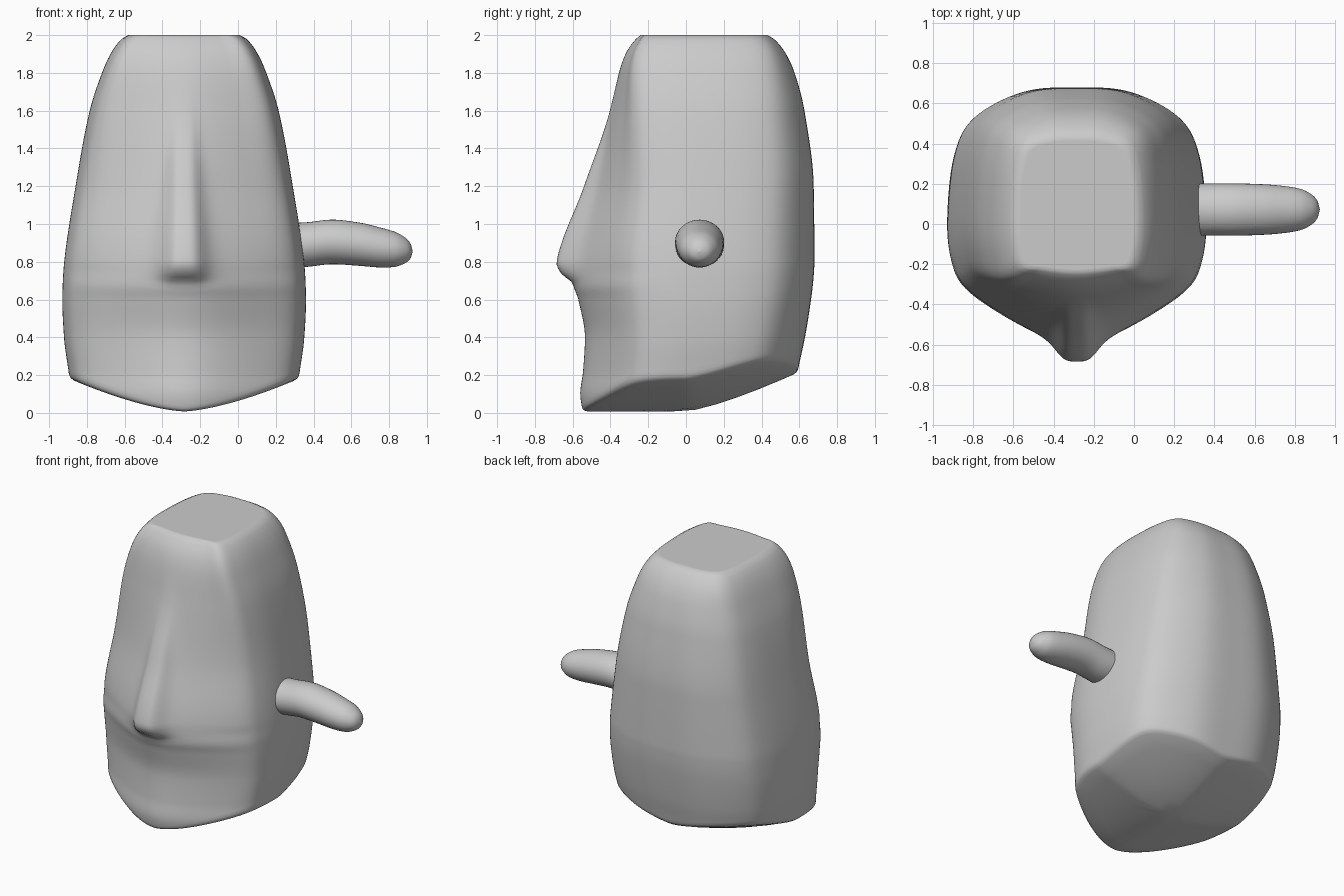
import bpy, bmesh, math

if "Cube" in bpy.data.objects:
    bpy.data.objects.remove(bpy.data.objects["Cube"])

CX = -0.285  # body centre line

# z, half width, front y, back y, front corner set-back, back corner set-back, nose height
PROFILE = [
    (0.00, .580, -.545, .555, .23, .14, 0),
    (0.10, .595, -.560, .575, .24, .14, 0),
    (0.22, .612, -.545, .592, .24, .15, 0),
    (0.40, .636, -.535, .630, .24, .15, 0),
    (0.60, .645, -.570, .662, .26, .15, 0),
    (0.68, .643, -.592, .672, .27, .15, .005),
    (0.74, .640, -.588, .677, .27, .15, .075),
    (0.80, .635, -.580, .680, .26, .15, .105),
    (1.20, .575, -.475, .676, .20, .14, .065),
    (1.60, .500, -.395, .627, .12, .12, .008),
    (1.80, .435, -.355, .575, .08, .10, 0),
    (1.90, .390, -.320, .530, .06, .08, 0),
    (1.98, .330, -.265, .465, .04, .06, 0),
    (2.00, .295, -.240, .430, .03, .05, 0),
]


def hermite(rows, v):
    """Smooth interpolation of table rows keyed by their first column."""
    v = min(max(v, rows[0][0]), rows[-1][0])
    i = 0
    while i < len(rows) - 2 and v > rows[i + 1][0]:
        i += 1
    a, b = rows[i], rows[i + 1]
    h = b[0] - a[0]
    t = (v - a[0]) / h

    def slope(j, k):
        if j == 0 or j == len(rows) - 1:
            m = 1 if j == 0 else j
            return (rows[m][k] - rows[m - 1][k]) / (rows[m][0] - rows[m - 1][0])
        p, q, r = rows[j - 1], rows[j], rows[j + 1]
        s0, s1 = (q[k] - p[k]) / (q[0] - p[0]), (r[k] - q[k]) / (r[0] - q[0])
        return 0 if s0 * s1 <= 0 else 2 * s0 * s1 / (s0 + s1)

    return [(2*t**3 - 3*t*t + 1) * a[k] + (t**3 - 2*t*t + t) * h * slope(i, k)
            + (3*t*t - 2*t**3) * b[k] + (t**3 - t*t) * h * slope(i + 1, k)
            for k in range(1, len(a))]


def catmull(p, u):
    """Point on half outline, mirrored at both ends."""
    n = len(p) - 1
    i = min(int(u), n - 1)
    t = u - i
    p0 = p[i - 1] if i > 0 else (-p[1][0], p[1][1])
    p3 = p[i + 2] if i + 2 <= n else (-p[n - 1][0], p[n - 1][1])
    return [.5 * (2*b + (c - a)*t + (2*a - 5*b + 4*c - d)*t*t + (3*b - a - 3*c + d)*t**3)
            for a, b, c, d in zip(p0, p[i], p[i + 1], p3)]


def outline(z, u):
    w, f, b, d, e, nose = hermite(PROFILE, z)
    y3, y7 = f + d, b - e
    side = lambda k: y3 + (y7 - y3) * k
    pts = [(0, f), (.25*w, f + .12*d), (.58*w, f + .52*d), (.86*w, y3), (.965*w, side(.15)),
           (w, side(.4)), (.95*w, side(.78)), (.8*w, y7), (.42*w, b - .15*e), (0, b)]
    x, y = catmull(pts, u)
    if u < 3:
        half = .055 + .06 * min(max((1.7 - z) / .9, 0), 1)
        y -= nose / (1 + (x / half) ** 4)
    return x, y


def underside(x, y):
    return .008 + .17 * (abs(x) / .6) ** 1.5 + .2 * max(y / .58, 0) ** 1.3


def wall_point(t, u):
    z = 2 * t
    for _ in range(4):
        x, y = outline(z, u)
        zb = underside(x, y) + .03
        z = zb + (2 - zb) * t
    return x, y, z


def make_object(name, rings):
    """Skin a list of closed rings; single-point rings close the ends."""
    bm = bmesh.new()
    vr = [[bm.verts.new(c) for c in r] for r in rings]
    for a, b in zip(vr, vr[1:]):
        n = max(len(a), len(b))
        for i in range(n):
            j = (i + 1) % n
            q = [a[i % len(a)], a[j % len(a)], b[j % len(b)], b[i % len(b)]]
            bm.faces.new(list(dict.fromkeys(q)))
    bmesh.ops.recalc_face_normals(bm, faces=bm.faces)
    me = bpy.data.meshes.new(name)
    bm.to_mesh(me)
    bm.free()
    ob = bpy.data.objects.new(name, me)
    bpy.context.collection.objects.link(ob)
    bpy.context.view_layer.objects.active = ob
    ob.select_set(True)
    bpy.ops.object.shade_smooth_by_angle(angle=math.radians(60))
    ob.select_set(False)
    return ob


# Head-shaped body: walls from the underside edge to the flat top
US = [i / 14 for i in range(29)] + [2 + i / 8 for i in range(1, 57)]
mirror = lambda half: half + [(-x, y, z) for x, y, z in half[-2:0:-1]]
TS = [i / 84 * .97 for i in range(85)] + [.975, .98, .985, .99, .995, 1]
walls = [mirror([wall_point(t, u) for u in US]) for t in TS]

# Slanted, softly rounded underside and flat top cap
bottom = [[(0, .05, underside(0, .05))]]
for s, lift in ((.2, 0), (.4, 0), (.6, 0), (.8, 0), (.95, 0), (.98, .005), (.993, .015)):
    ring = []
    for x, y, z in walls[0]:
        px, py = x * s, .05 + (y - .05) * s
        ring.append((px, py, underside(px, py) + lift))
    bottom.append(ring)
top = [[(x * s, .1 + (y - .1) * s, 2) for x, y, z in walls[-1]] for s in (.95, .5)]
top.append([(0, .1, 2)])
body = make_object("head_body", bottom + walls + top)
body.location.x = CX

# Side peg: slightly drooping tapered arm with a rounded tip (x, centre z, radius)
ARM = [(.20, .885, .116), (.35, .89, .118), (.50, .905, .118), (.65, .892, .114),
       (.75, .876, .106), (.83, .866, .093), (.89, .86, .064), (.915, .857, .036), (.925, .855, 0)]
xs = [.2 + .63 * i / 24 for i in range(25)] + [.83 + .095 * math.sin(math.pi / 2 * i / 10) for i in range(1, 10)]
arm = [[(.2, .075, .885)]]
for x in xs:
    z, r = hermite(ARM, x)
    arm.append([(x, .072 + 1.1 * r * math.cos(a), z + r * math.sin(a))
                for a in (2 * math.pi * k / 40 for k in range(40))])
arm.append([(.925, .072, .855)])
make_object("side_peg", arm)
